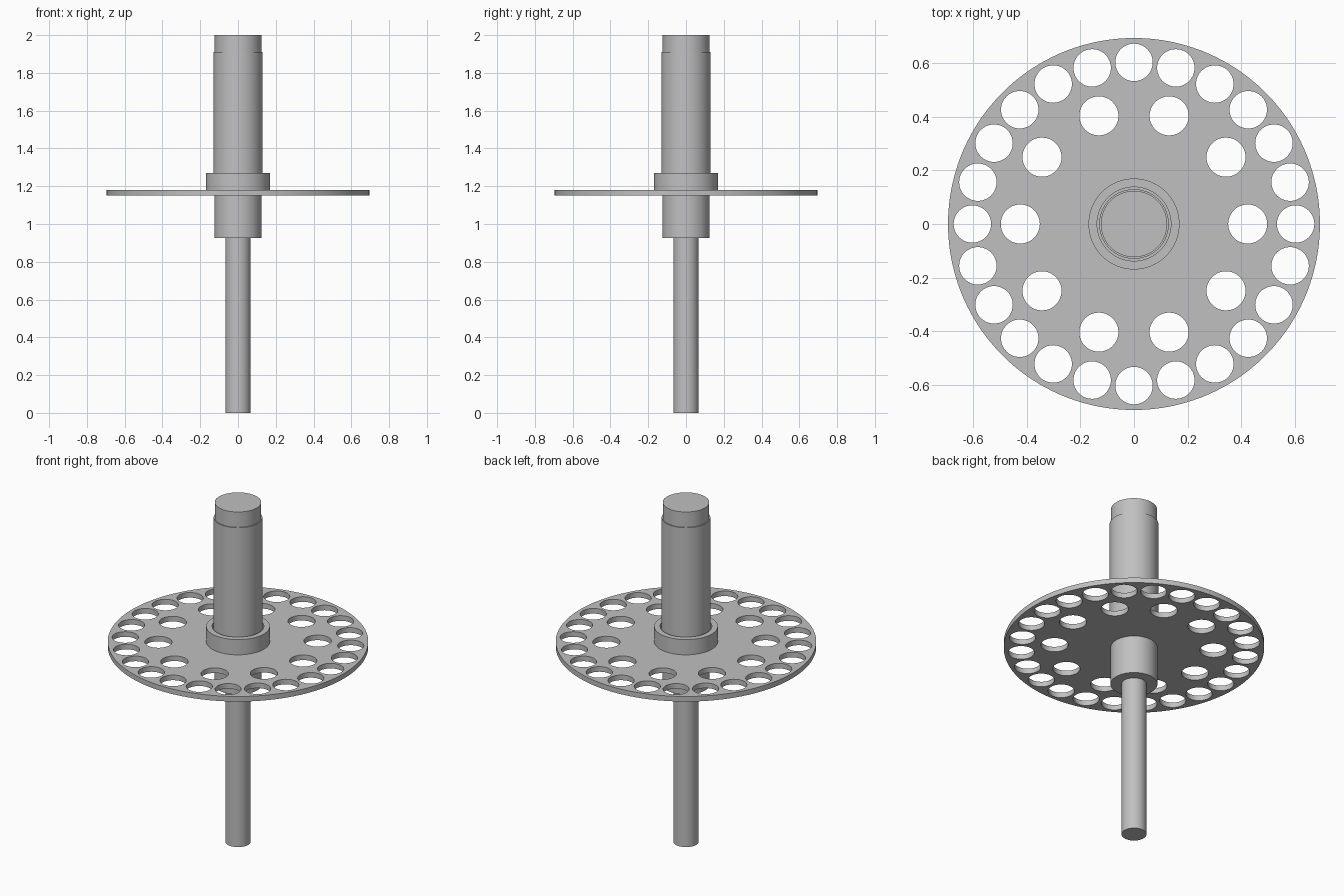
import bpy, bmesh
from math import cos, sin, tau, radians
from mathutils import Matrix

SEGMENTS = 96

cube = bpy.data.objects.get("Cube")
if cube:
    bpy.data.objects.remove(cube, do_unlink=True)

metal = bpy.data.materials.new("grey metal")
metal.use_nodes = True
colour = (0.53, 0.53, 0.53, 1)
metal.diffuse_color = colour
metal.node_tree.nodes["Principled BSDF"].inputs["Base Color"].default_value = colour


def finish(name, bm):
    """Turn a bmesh into a named, shaded object."""
    bmesh.ops.remove_doubles(bm, verts=bm.verts, dist=0.0001)
    bmesh.ops.recalc_face_normals(bm, faces=bm.faces)
    mesh = bpy.data.meshes.new(name)
    bm.to_mesh(mesh)
    bm.free()
    mesh.materials.clear()
    mesh.materials.append(metal)
    obj = bpy.data.objects.new(name, mesh)
    bpy.context.collection.objects.link(obj)
    bpy.ops.object.select_all(action='DESELECT')
    obj.select_set(True)
    bpy.context.view_layer.objects.active = obj
    bpy.ops.object.shade_smooth_by_angle(angle=radians(30))
    return obj


def lathe(name, profile, closed=False):
    """Spin a (radius, height) profile about the z axis."""
    bm = bmesh.new()
    verts = [bm.verts.new((r, 0, z)) for r, z in profile]
    edges = [bm.edges.new(pair) for pair in zip(verts, verts[1:])]
    if closed:
        edges.append(bm.edges.new((verts[-1], verts[0])))
    bmesh.ops.spin(bm, geom=verts + edges, cent=(0, 0, 0), axis=(0, 0, 1),
                   angle=tau, steps=SEGMENTS)
    return finish(name, bm)


def rod(name, radius, bottom, top):
    return lathe(name, [(0, bottom), (radius, bottom), (radius, top), (0, top)])


def add_circle(curve, x, y, radius, count):
    spline = curve.splines.new('POLY')
    spline.points.add(count - 1)
    spline.use_cyclic_u = True
    for i, point in enumerate(spline.points):
        a = tau * i / count
        point.co = (x + radius * cos(a), y + radius * sin(a), 0, 1)


def perforated_disc(name, radius, bottom, top, rings):
    """Filled flat outline with rings of round holes, given thickness."""
    curve = bpy.data.curves.new(name + " outline", 'CURVE')
    curve.dimensions = '2D'
    curve.fill_mode = 'BOTH'
    curve.extrude = (top - bottom) / 2
    add_circle(curve, 0, 0, radius, SEGMENTS * 2)
    for number, distance, hole in rings:
        for i in range(number):
            a = tau * i / number
            add_circle(curve, distance * cos(a), distance * sin(a), hole, 48)
    helper = bpy.data.objects.new(name + " outline", curve)
    bpy.context.collection.objects.link(helper)
    bpy.context.view_layer.update()
    graph = bpy.context.evaluated_depsgraph_get()
    bm = bmesh.new()
    bm.from_mesh(helper.evaluated_get(graph).to_mesh())
    bpy.data.objects.remove(helper, do_unlink=True)
    bmesh.ops.transform(bm, matrix=Matrix.Translation((0, 0, (top + bottom) / 2)),
                        verts=bm.verts)
    return finish(name, bm)


# Thin lower shaft and the hub below the disc
rod("lower_shaft", 0.067, 0, 0.925)
rod("lower_hub", 0.125, 0.925, 1.15)

# Disc: outer ring of holes and inner ring of holes
perforated_disc("perforated_disc", 0.695, 1.15, 1.18,
                [(24, 0.604, 0.07), (10, 0.425, 0.073)])

# Collar with a bore slightly wider than the column
lathe("collar", [(0.138, 1.18), (0.17, 1.18), (0.17, 1.27), (0.138, 1.27)], closed=True)

# Upper column with a stepped-in top
lathe("upper_column", [(0, 1.18), (0.13, 1.18), (0.13, 1.91),
                       (0.124, 1.91), (0.124, 2), (0, 2)])
